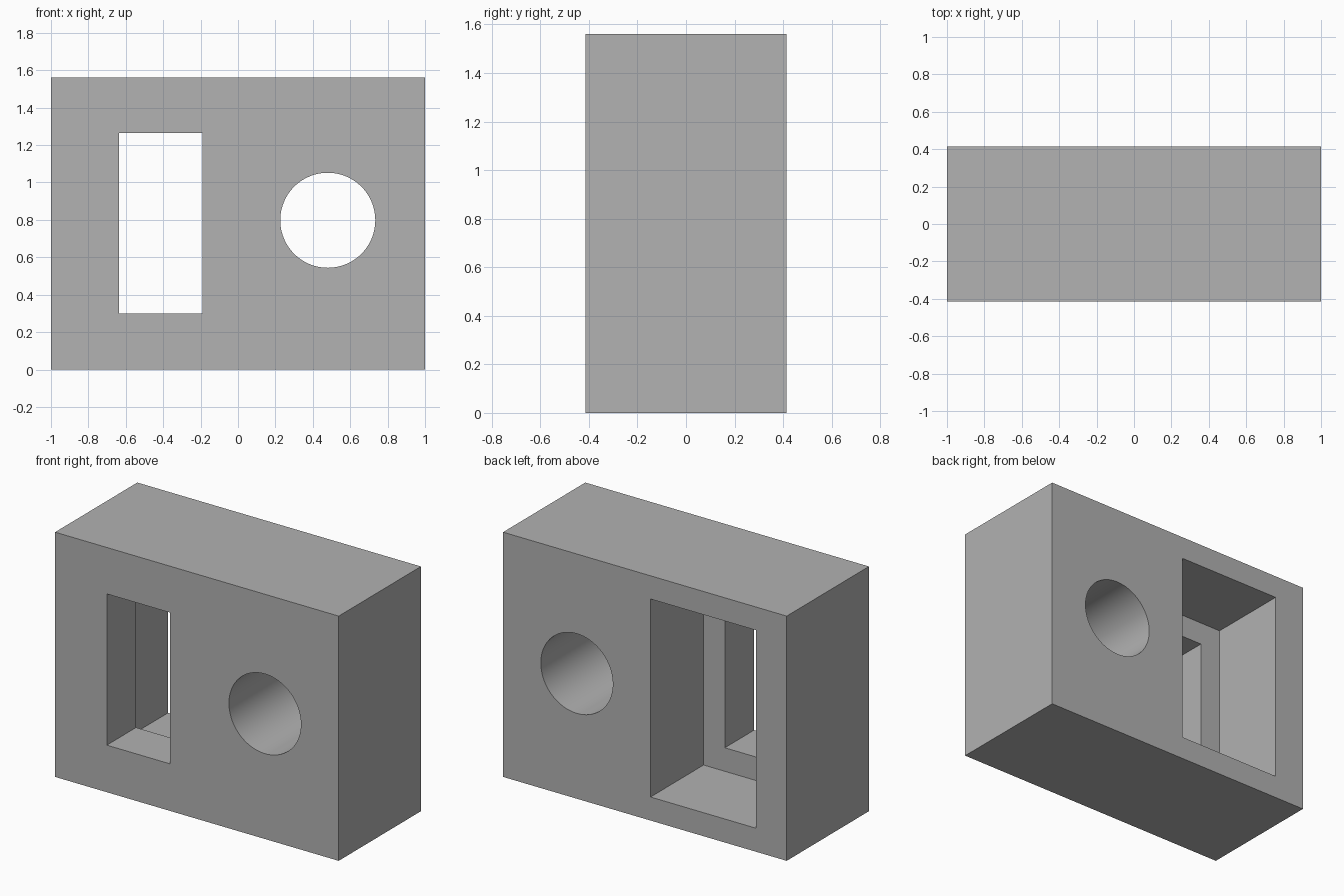
import bpy
import math

cube = bpy.data.objects.get("Cube")
if cube:
    bpy.data.objects.remove(cube, do_unlink=True)

HALF_DEPTH = 0.414
HEIGHT = 1.56
SHELF_Y = -0.12      # where the narrow opening meets the wide recess
BEYOND = 0.6         # cutters run past the faces

grey = bpy.data.materials.new("plain_grey")
grey.use_nodes = True
colour = (0.445, 0.445, 0.445, 1)
grey.diffuse_color = colour
grey.node_tree.nodes["Principled BSDF"].inputs["Base Color"].default_value = colour


def box(name, x, y, z):
    """Box spanning the given (low, high) ranges."""
    spans = (x, y, z)
    bpy.ops.mesh.primitive_cube_add(size=1, location=[(a + b) / 2 for a, b in spans])
    obj = bpy.context.object
    obj.name = name
    obj.scale = [b - a for a, b in spans]
    bpy.ops.object.transform_apply(location=True, rotation=True, scale=True)
    obj.data.materials.append(grey)
    return obj


# Main block
block = box("block", (-1, 1), (-HALF_DEPTH, HALF_DEPTH), (0, HEIGHT))

# Narrow rectangular opening in front, wider recess behind
opening = box("opening_cutter", (-0.635, -0.19), (-BEYOND, 0), (0.3, 1.264))
recess = box("recess_cutter", (-0.783, -0.04), (SHELF_Y, BEYOND), (0.15, 1.412))

# Round through hole
bpy.ops.mesh.primitive_cylinder_add(vertices=96, radius=0.254, depth=2 * BEYOND,
                                    location=(0.48, 0, 0.798),
                                    rotation=(math.pi / 2, 0, 0))
bore = bpy.context.object
bore.name = "bore_cutter"
bore.data.materials.append(grey)

# Cut and apply
for cutter in (opening, recess, bore):
    cutter.hide_render = True
    bpy.context.view_layer.objects.active = block
    mod = block.modifiers.new(cutter.name, "BOOLEAN")
    mod.operation = "DIFFERENCE"
    mod.solver = "EXACT"
    mod.object = cutter
    bpy.ops.object.modifier_apply(modifier=mod.name)
    bpy.data.objects.remove(cutter, do_unlink=True)

# Smooth bore wall, crisp edges
bpy.ops.object.select_all(action="DESELECT")
block.select_set(True)
bpy.context.view_layer.objects.active = block
bpy.ops.object.shade_smooth_by_angle(angle=math.radians(30))
